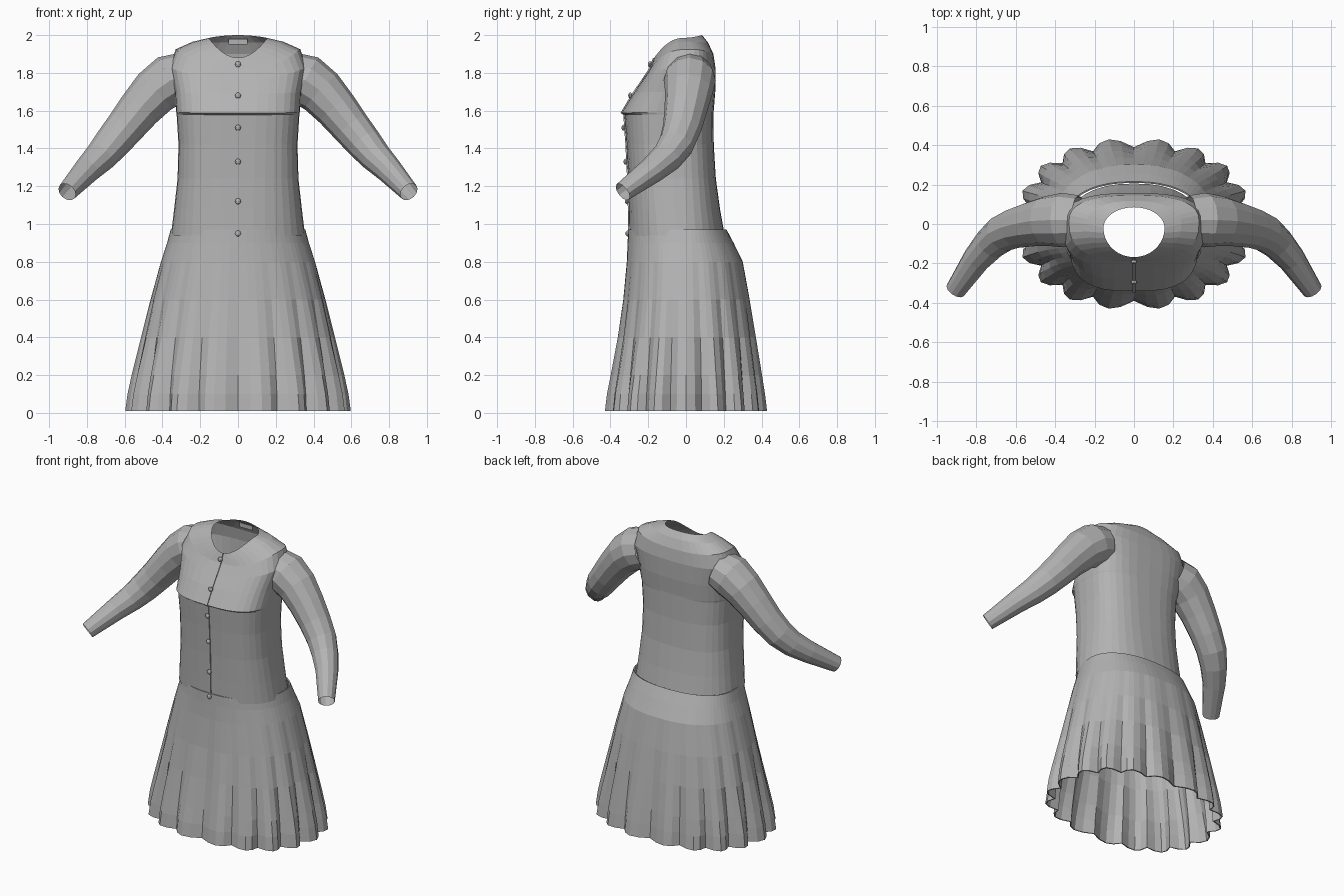
import bpy, bmesh, math
from mathutils import Vector

old = bpy.data.objects.get("Cube")
if old:
    bpy.data.objects.remove(old, do_unlink=True)

cloth = bpy.data.materials.new("grey cloth")
cloth.use_nodes = True
cloth.diffuse_color = (0.45, 0.45, 0.45, 1)
cloth.node_tree.nodes["Principled BSDF"].inputs["Base Color"].default_value = (0.45, 0.45, 0.45, 1)


def make_object(name, bm):
    mesh = bpy.data.meshes.new(name)
    bm.to_mesh(mesh)
    bm.free()
    mesh.materials.append(cloth)
    obj = bpy.data.objects.new(name, mesh)
    bpy.context.collection.objects.link(obj)
    return obj


def loft(name, rings, closed=True):
    """Skin a list of point rings with quads."""
    bm = bmesh.new()
    rows = [[bm.verts.new(p) for p in ring] for ring in rings]
    n = len(rows[0])
    for low, high in zip(rows, rows[1:]):
        for i in range(n if closed else n - 1):
            j = (i + 1) % n
            bm.faces.new((low[i], low[j], high[j], high[i]))
    return make_object(name, bm)


def body_point(angle, half_width, front, side, back, power, z_front, z_side, z_back):
    """Point on a squared oval whose height may differ at front, side and back."""
    c, s = math.cos(angle), math.sin(angle)
    end, z_end = (back, z_back) if s > 0 else (front, z_front)
    x = half_width * math.copysign(abs(c) ** power, c)
    y = side + (end - side) * abs(s) ** power
    return Vector((x, y, z_side + (z_end - z_side) * s * s))


def angles(count):
    return [2 * math.pi * i / count - math.pi / 2 for i in range(count)]


# Bodice: half width, front, side and back depth, squareness, front, side and back height
bodice = [
    (.355, -.300, -.05, .205, .85, .94, .94, .94),
    (.338, -.302, -.06, .180, .80, 1.08, 1.08, 1.08),
    (.320, -.306, -.07, .158, .75, 1.24, 1.24, 1.24),
    (.315, -.315, -.08, .147, .72, 1.42, 1.42, 1.42),
    (.325, -.326, -.08, .146, .70, 1.578, 1.58, 1.58),
    (.327, -.341, -.08, .146, .68, 1.588, 1.59, 1.59),
    (.335, -.280, -.05, .155, .68, 1.69, 1.70, 1.70),
    (.362, -.225, -.01, .157, .72, 1.77, 1.83, 1.82),
    (.330, -.192, .01, .145, .78, 1.82, 1.925, 1.90),
    (.240, -.178, .00, .117, .88, 1.855, 1.965, 1.96),
    (.155, -.168, -.02, .085, 1.0, 1.88, 1.985, 2.0),
]
loft("bodice", [[body_point(a, *row) for a in angles(36)] for row in bodice])

# Pleated skirt: height, half width, front, back, pleat depth
skirt = [
    (.01, .597, -.435, .435, .105),
    (.10, .585, -.424, .424, .095),
    (.20, .563, -.404, .408, .080),
    (.40, .513, -.366, .375, .048),
    (.60, .463, -.335, .340, .020),
    (.80, .408, -.315, .302, .006),
    (.90, .375, -.309, .252, .0),
    (.97, .357, -.307, .215, .0),
]
rings = []
for z, width, front, back, depth in skirt:
    ring = []
    for a in angles(72):
        p = body_point(a, width, front, 0, back, .88, z, z, z)
        fold = 1 - depth * (1 - abs(math.sin(9 * (a + math.pi / 2))))
        ring.append(Vector((p.x * fold, p.y * fold, z)))
    rings.append(ring)
skirt_obj = loft("pleated_skirt", rings)
hem = skirt_obj.modifiers.new("cloth thickness", 'SOLIDIFY')
hem.thickness = 0.008
hem.offset = -1

# Sleeves: bent tubes, mirrored to the other arm
arm = [
    ((.28, .02, 1.785), .125), ((.36, .02, 1.76), .138), ((.44, .015, 1.70), .127),
    ((.52, .0, 1.61), .114), ((.60, -.02, 1.51), .103), ((.67, -.05, 1.425), .095),
    ((.73, -.10, 1.355), .084), ((.80, -.18, 1.285), .071), ((.905, -.335, 1.17), .052),
]
centres = [Vector(p) for p, r in arm]
rings = []
for i, (p, radius) in enumerate(arm):
    before, after = centres[max(i - 1, 0)], centres[min(i + 1, len(arm) - 1)]
    t = (after - before).normalized()
    u = Vector((0, 1, 0))
    u = (u - t * u.dot(t)).normalized()
    v = t.cross(u)
    rings.append([centres[i] + radius * (u * math.cos(a) + v * math.sin(a)) for a in angles(12)])
sleeves = loft("sleeves", rings)
sleeves.modifiers.new("other arm", 'MIRROR')

# Front placket follows the centre line of the bodice
centre_line = [(row[5], row[1]) for row in bodice]


def front_depth(z):
    for (z0, y0), (z1, y1) in zip(centre_line, centre_line[1:]):
        if z0 <= z <= z1:
            return y0 + (y1 - y0) * (z - z0) / (z1 - z0)
    return centre_line[-1][1]


strip = [[Vector((x, y - lift, z)) for x, lift in ((-.008, -.004), (-.007, .006), (.007, .006), (.008, -.004))]
         for z, y in centre_line]
loft("front_placket", strip, closed=False)

# Buttons
for i, z in enumerate((.95, 1.12, 1.33, 1.51, 1.68, 1.845)):
    bm = bmesh.new()
    bmesh.ops.create_uvsphere(bm, u_segments=10, v_segments=6, radius=.016)
    bmesh.ops.scale(bm, vec=(1, .7, 1), verts=bm.verts)
    button = make_object(f"button_{i + 1}", bm)
    button.location = (0, front_depth(z) - .009, z)

# Small label inside the back of the neck
bm = bmesh.new()
bmesh.ops.create_cube(bm, size=1)
bmesh.ops.scale(bm, vec=(.1, .006, .03), verts=bm.verts)
label = make_object("neck_label", bm)
label.location = (0, .088, 1.965)
